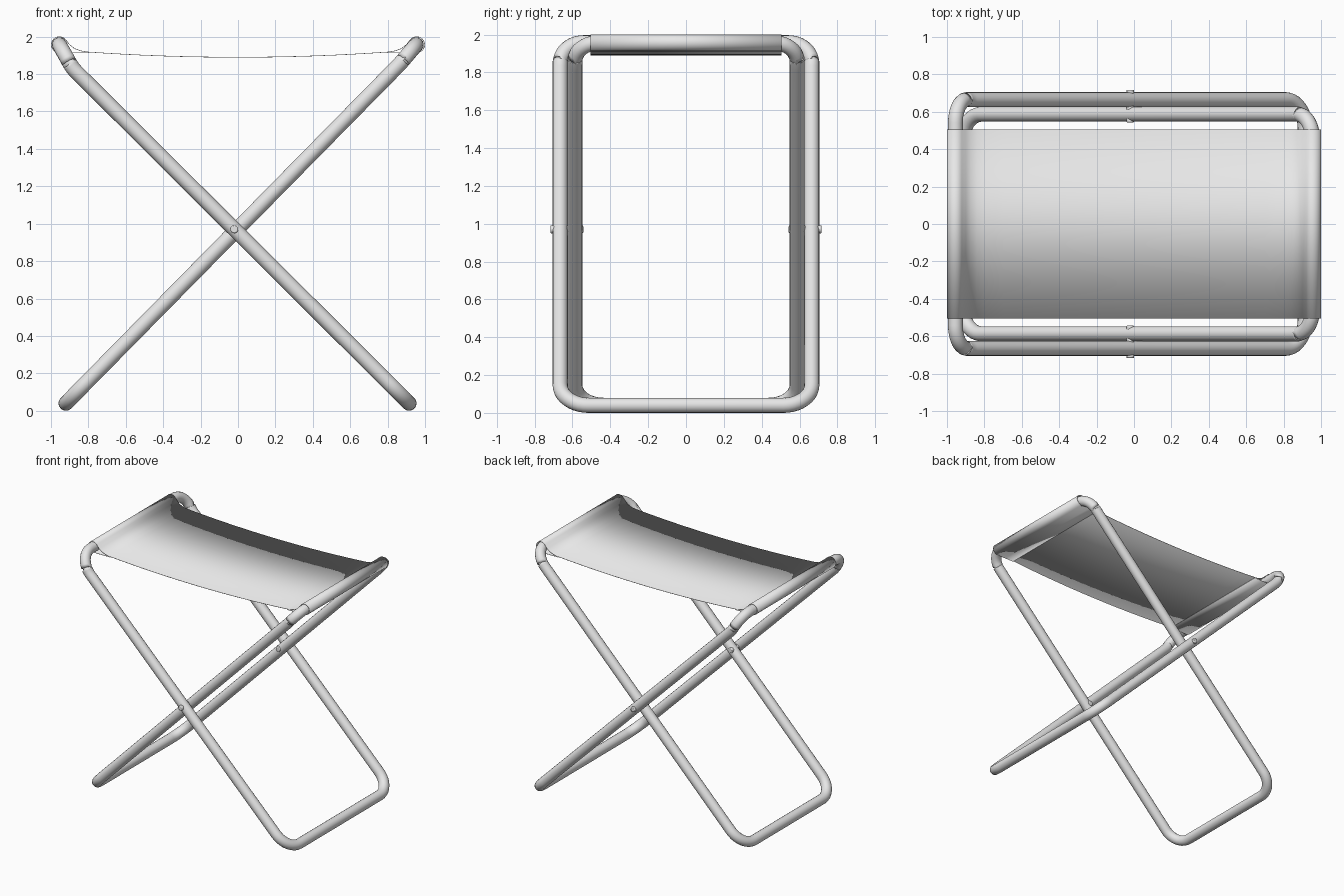
import bpy, math
from mathutils import Vector

cube = bpy.data.objects.get("Cube")
if cube:
    bpy.data.objects.remove(cube, do_unlink=True)

grey = bpy.data.materials.new("light_grey")
grey.use_nodes = True
grey.diffuse_color = (0.8, 0.8, 0.8, 1)
grey.node_tree.nodes["Principled BSDF"].inputs["Base Color"].default_value = (0.8, 0.8, 0.8, 1)

TUBE = 0.04
PIVOT = (-0.02, 0.97)


def fillet(points, cuts, steps=10):
    """Round each corner of a closed path, starting the arc `cut` before it."""
    path = []
    for i, p in enumerate(points):
        a = (points[i - 1] - p).normalized()
        b = (points[(i + 1) % len(points)] - p).normalized()
        half = a.angle(b) / 2
        radius = cuts[i] * math.tan(half)
        centre = p + (a + b).normalized() * (radius / math.sin(half))
        start, end = p + a * cuts[i] - centre, p + b * cuts[i] - centre
        path += [centre + start.slerp(end, k / steps) * radius for k in range(steps + 1)]
    return path


def slerp_direction(self, other, t):
    return self.normalized().slerp(other.normalized(), t)


def tube_frame(name, top, kink, foot, half_width):
    """Closed bent-tube loop: foot rail, two legs, and a top rail on a slight bend."""
    side = [foot, kink, top]
    pts = [Vector((x, -half_width, z)) for x, z in side]
    pts += [Vector((x, half_width, z)) for x, z in reversed(side)]
    cuts = [0.15, 0.03, 0.125]
    path = fillet(pts, cuts + cuts[::-1])
    curve = bpy.data.curves.new(name, "CURVE")
    curve.dimensions = "3D"
    curve.bevel_depth = TUBE
    curve.bevel_resolution = 6
    spline = curve.splines.new("POLY")
    spline.points.add(len(path) - 1)
    for point, co in zip(spline.points, path):
        point.co = (*co, 1)
    spline.use_cyclic_u = True
    spline.use_smooth = True
    curve.materials.append(grey)
    bpy.context.collection.objects.link(bpy.data.objects.new(name, curve))


# Crossed frames, the narrower one nested inside the wider
tube_frame("outer_frame", (-0.955, 1.957), (-0.885, 1.832), (0.915, 0.04), 0.665)
tube_frame("inner_frame", (0.953, 1.957), (0.866, 1.855), (-0.92, 0.04), 0.587)

# Pivot pins through both tubes
for name, y in (("front_pivot_pin", -0.63), ("back_pivot_pin", 0.63)):
    bpy.ops.mesh.primitive_cylinder_add(vertices=24, radius=0.021, depth=0.174,
                                        location=(PIVOT[0], y, PIVOT[1]),
                                        rotation=(math.pi / 2, 0, 0))
    pin = bpy.context.object
    pin.name = name
    pin.data.materials.append(grey)
    bevel = pin.modifiers.new("rounded_ends", "BEVEL")
    bevel.width, bevel.segments = 0.006, 2
    bpy.ops.object.shade_smooth_by_angle(angle=math.radians(40))


# Sling seat: hem, wrap round the rail, then the sagging span, mirrored
def sling_end():
    cx, cz, r = -0.955, 1.957, 0.043
    end = [(-0.8, 1.914), (-0.88, 1.913)]
    for k in range(15):
        a = math.radians(270 - 230 * k / 14)
        end.append((cx + r * math.cos(a), cz + r * math.sin(a)))
    return end + [(-0.9, 1.957), (-0.875, 1.937), (-0.84, 1.924)]


left = sling_end()
span = [(-0.8 + 0.1 * k, 1.89 + 0.028 * (0.1 * k / 0.8 - 1) ** 2) for k in range(17)]
profile = left + span + [(-x, z) for x, z in reversed(left)]
verts = [(x, y, z) for y in (-0.505, 0.505) for x, z in profile]
n = len(profile)
faces = [(i, i + 1, n + i + 1, n + i) for i in range(n - 1)]
mesh = bpy.data.meshes.new("sling_seat")
mesh.from_pydata(verts, [], faces)
mesh.materials.append(grey)
seat = bpy.data.objects.new("sling_seat", mesh)
bpy.context.collection.objects.link(seat)
bpy.ops.object.select_all(action="DESELECT")
seat.select_set(True)
bpy.context.view_layer.objects.active = seat
bpy.ops.object.shade_smooth_by_angle(angle=math.radians(50))
cloth = seat.modifiers.new("cloth_thickness", "SOLIDIFY")
cloth.thickness, cloth.offset = 0.003, 0
